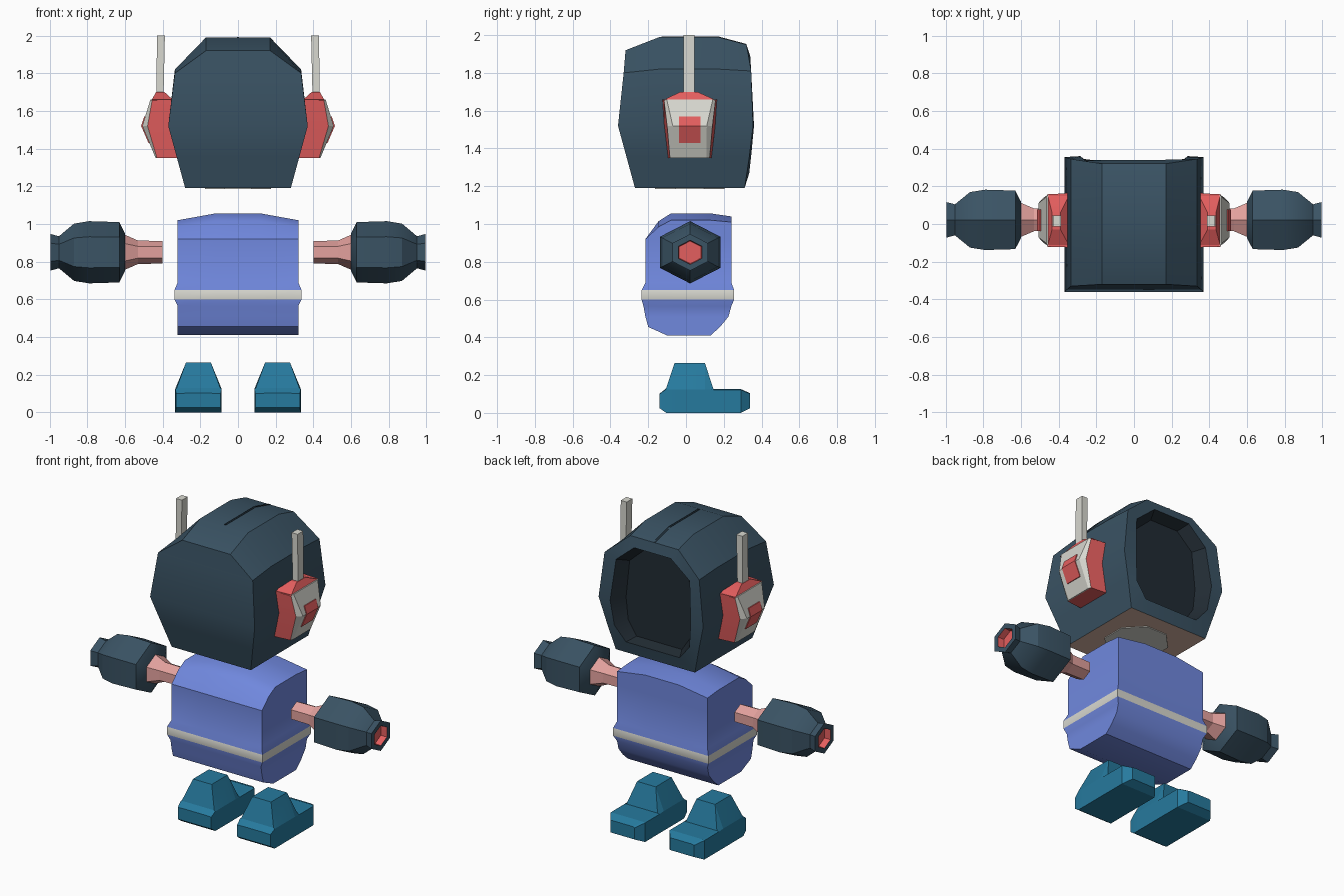
import bpy, bmesh, math

if "Cube" in bpy.data.objects:
    bpy.data.objects.remove(bpy.data.objects["Cube"])


def material(name, rgb):
    m = bpy.data.materials.new(name)
    lin = [((c / 255 + 0.055) / 1.055) ** 2.4 for c in rgb]
    m.diffuse_color = (*lin, 1)
    m.use_nodes = True
    m.node_tree.nodes["Principled BSDF"].inputs["Base Color"].default_value = m.diffuse_color
    return m


SLATE = material("dark slate", (58, 83, 100))
VISOR = material("visor black", (33, 43, 51))
BLUE = material("suit blue", (112, 136, 222))
GREY = material("light grey", (216, 216, 208))
RED = material("coral red", (228, 94, 94))
PINK = material("pink", (228, 162, 158))
TEAL = material("teal", (38, 122, 158))
SKIN = material("tan", (215, 180, 162))


def loft(name, rings, mats, band=None, caps=(0, 0), angle=25, close=True):
    """Skin a list of rings; band[i] is the material slot of the strip after ring i."""
    bm = bmesh.new()
    band = band or {}
    n = len(rings[0])
    vs = [[bm.verts.new(p) for p in r] for r in rings]
    for i in range(len(rings) - 1):
        for j in range(n):
            k = (j + 1) % n
            f = bm.faces.new((vs[i][j], vs[i][k], vs[i + 1][k], vs[i + 1][j]))
            f.material_index = band.get(i, 0)
    if close:  # caps are made of strips joining opposite points
        for r, slot in ((vs[0], caps[0]), (vs[-1], caps[1])):
            for j in range(n // 2 - 1):
                f = bm.faces.new((r[j], r[j + 1], r[n - 2 - j], r[n - 1 - j]))
                f.material_index = slot
    bmesh.ops.recalc_face_normals(bm, faces=bm.faces)
    me = bpy.data.meshes.new(name)
    bm.to_mesh(me)
    bm.free()
    for m in mats:
        me.materials.append(m)
    ob = bpy.data.objects.new(name, me)
    bpy.context.collection.objects.link(ob)
    bpy.ops.object.select_all(action='DESELECT')
    ob.select_set(True)
    bpy.context.view_layer.objects.active = ob
    bpy.ops.object.shade_smooth_by_angle(angle=math.radians(angle))
    return ob


def mirrored(half):
    return half + [(-x, y, z) for x, y, z in reversed(half)]


def rect(x0, x1, y0, y1, z):
    return [(x0, y0, z), (x1, y0, z), (x1, y1, z), (x0, y1, z)]


# Helmet: shell, rim and recessed visor opening at the back
XS = [0.28, 0.325, 0.37, 0.335, 0.17]


def head_ring(ys, zs, xs=XS):
    return mirrored(list(zip(xs, ys, zs)))


FULL = [1.19, 1.355, 1.52, 1.82, 1.99]
IN_X = [0.19, 0.265, 0.285, 0.26, 0.13]
IN_Z = [1.27, 1.36, 1.52, 1.78, 1.89]
head = loft("helmet", [
    head_ring([-0.27, -0.315, -0.36, -0.33, -0.32], [1.19, 1.355, 1.52, 1.80, 1.92]),
    head_ring([-0.14] * 5, FULL),
    head_ring([0.17] * 5, FULL),
    head_ring([0.31, 0.335, 0.355, 0.345, 0.32], [1.19, 1.355, 1.52, 1.81, 1.95]),
    head_ring([0.335, 0.345, 0.36, 0.335, 0.34], IN_Z, IN_X),
    head_ring([0.27] * 5, [1.29, 1.38, 1.52, 1.76, 1.86], [0.16, 0.22, 0.235, 0.21, 0.10]),
], [SLATE, VISOR, SKIN], {4: 1}, (0, 1), 33)
for f in head.data.polygons:  # underside
    if f.normal.z < -0.9 and f.center.z < 1.2:
        f.material_index = 2

# Neck patch under the helmet and thin seam along its top
loft("neck_patch", [[(0.19 * math.cos(a), 0.02 + 0.2 * math.sin(a), z)
                     for a in [math.pi * (i + 0.5) / 4 for i in range(8)]]
                    for z in (1.192, 1.185)], [GREY])
loft("helmet_seam", [
    [(-w, -0.13, z), (w, -0.13, z), (w, 0.17, z), (w, 0.32, z - 0.04),
     (-w, 0.32, z - 0.04), (-w, 0.17, z), (-w, -0.13, z), (-w, -0.13, z)][:6]
    for w, z in ((0.005, 1.985), (0.005, 1.993))], [VISOR], close=False)

# Torso: stacked rows (z, front y, back y, half width), belt is one band
ROWS = [(0.41, -0.10, 0.13, 0.32), (0.455, -0.20, 0.18, 0.32), (0.51, -0.215, 0.225, 0.32),
        (0.565, -0.225, 0.24, 0.32), (0.60, -0.235, 0.255, 0.337), (0.65, -0.235, 0.255, 0.337),
        (0.69, -0.215, 0.24, 0.32), (0.92, -0.215, 0.24, 0.32)]


def torso_ring(zf, zb, yf, yb, w, rise=0.0):
    cols = [(-w, 0), (-0.12, rise), (0.12, rise), (w, 0)]
    return ([(x, yf, zf + h) for x, h in cols]
            + [(x, yb, zb + h) for x, h in reversed(cols)])


torso_rings = [torso_ring(z, z, a, b, w) for z, a, b, w in ROWS]
torso_rings.append(torso_ring(0.985, 1.01, -0.145, 0.24, 0.32, 0.03))
torso_rings.append(torso_ring(1.02, 1.02, -0.08, 0.13, 0.32, 0.036))
loft("torso", torso_rings, [BLUE, GREY], {4: 1}, angle=35)


def hexagon(x, r):
    return [(x, 0.022 + 1.12 * r * math.cos(a), 0.85 + r * math.sin(a))
            for a in [math.radians(30 + 60 * i) for i in range(6)]]


for side, s in (("right", 1), ("left", -1)):
    # Upper arm and gauntlet with a recessed red end
    loft(side + "_upper_arm", [hexagon(s * x, r) for x, r in
         ((0.40, 0.06), (0.53, 0.062), (0.605, 0.095))], [PINK], angle=20)
    loft(side + "_gauntlet", [hexagon(s * x, r) for x, r in
         ((0.60, 0.10), (0.63, 0.16), (0.79, 0.165), (0.87, 0.152), (0.95, 0.085),
          (0.995, 0.097), (0.995, 0.064), (0.955, 0.06))],
         [SLATE, RED], {6: 1}, (0, 1), 30)

    # Earpiece: red body, bulged grey face, roof, centre plate, antenna
    def ear_ring(xs, hs, zs=(1.35, 1.52, 1.66), cy=0.02):
        return ([(s * x, cy - h, z) for x, h, z in zip(xs, hs, zs)]
                + [(s * x, cy + h, z) for x, h, z in reversed(list(zip(xs, hs, zs)))])
    loft(side + "_earpiece", [
        ear_ring((0.32, 0.365, 0.34), (0.115, 0.135, 0.145)),
        ear_ring((0.43, 0.48, 0.455), (0.105, 0.12, 0.137)),
        ear_ring((0.437, 0.508, 0.465), (0.088, 0.09, 0.122))],
        [RED, GREY], {1: 1}, (0, 1), 10)
    loft(side + "_ear_roof", [rect(s * 0.34, s * 0.46, -0.122, 0.16, 1.655),
                              rect(s * 0.39, s * 0.435, -0.03, 0.06, 1.70)], [RED])
    zs = (1.43, 1.52, 1.57)
    loft(side + "_ear_plate", [ear_ring((0.468, 0.505, 0.49), (0.058,) * 3, zs),
                               ear_ring((0.475, 0.514, 0.498), (0.058,) * 3, zs)], [RED], angle=10)
    loft(side + "_antenna", [rect(s * 0.395, s * 0.433, -0.012, 0.045, 1.69),
                             rect(s * 0.388, s * 0.43, -0.012, 0.045, 2.0)], [GREY])

    # Foot: sections (y, bottom z, side top z, top z, half width, top half width)
    sections = [(-0.14, 0.025, 0.10, 0.102, 0.118, 0.07), (-0.105, 0.0, 0.125, 0.13, 0.123, 0.115),
                (-0.06, 0.0, 0.125, 0.265, 0.123, 0.066), (0.10, 0.0, 0.125, 0.265, 0.123, 0.066),
                (0.145, 0.0, 0.122, 0.126, 0.123, 0.11), (0.29, 0.0, 0.122, 0.126, 0.123, 0.11),
                (0.34, 0.025, 0.10, 0.104, 0.085, 0.07)]
    cx = s * 0.21
    loft(side + "_foot", [
        [(cx + w, y, a), (cx + w, y, b), (cx + t, y, c),
         (cx - t, y, c), (cx - w, y, b), (cx - w, y, a)]
        for y, a, b, c, w, t in sections], [TEAL], angle=12)
